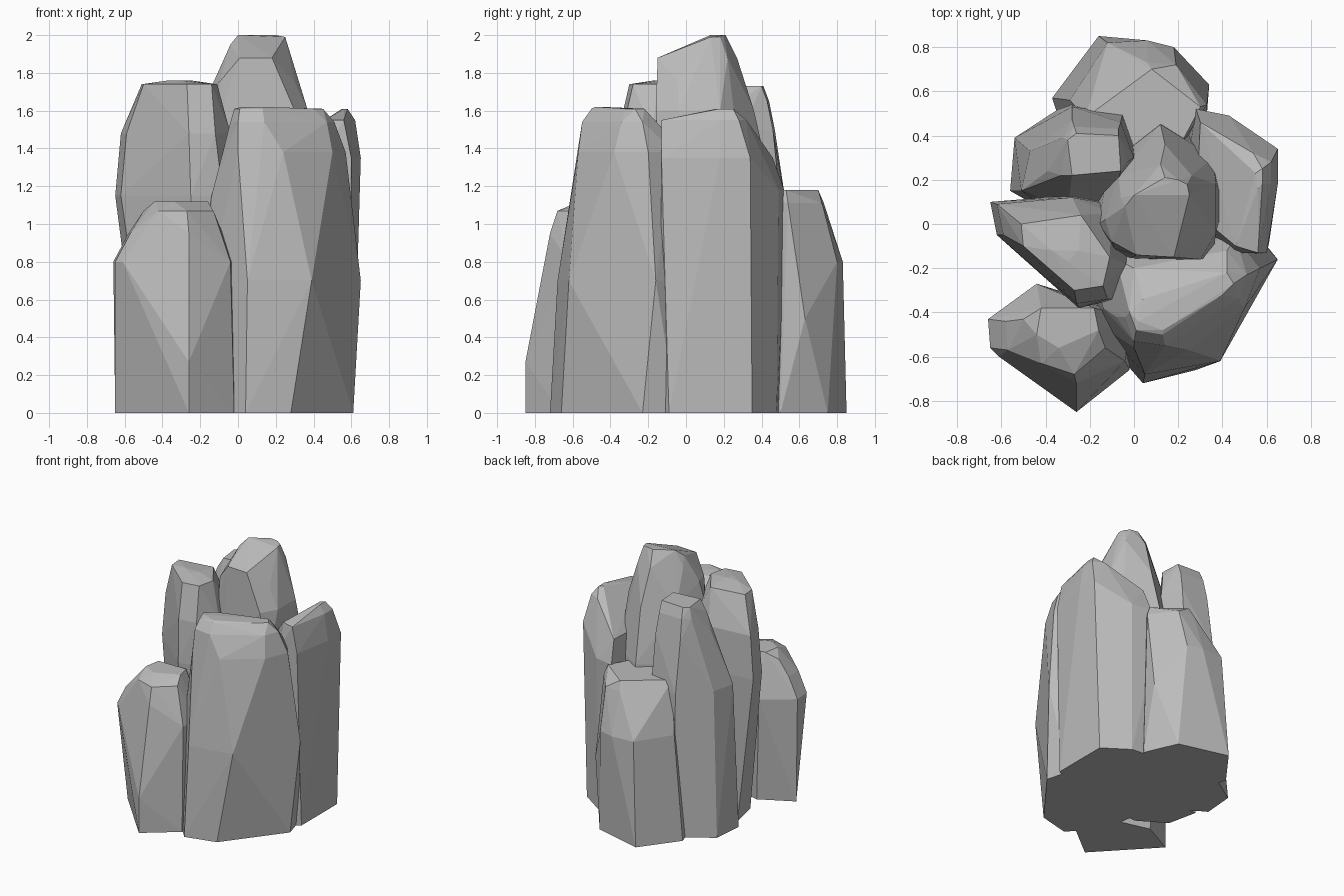
import bpy
import bmesh
import math

old_cube = bpy.data.objects.get("Cube")
if old_cube:
    bpy.data.objects.remove(old_cube, do_unlink=True)

# One plain stone colour
stone = bpy.data.materials.new("stone_grey")
stone.use_nodes = True
stone_colour = (0.5, 0.5, 0.5, 1)
stone.diffuse_color = stone_colour
stone.node_tree.nodes["Principled BSDF"].inputs["Base Color"].default_value = stone_colour

CENTIMETRE = 0.01


def rock(name, rings):
    """Faceted boulder: the convex hull of outlines stacked by height (in hundredths)."""
    bm = bmesh.new()
    for height, outline in rings.items():
        for x, y in outline:
            bm.verts.new((x * CENTIMETRE, y * CENTIMETRE, height * CENTIMETRE))
    bmesh.ops.convex_hull(bm, input=bm.verts[:])
    loose = [v for v in bm.verts if not v.link_faces]
    bmesh.ops.delete(bm, geom=loose, context='VERTS')
    # Merge nearly flat neighbours into broad chiselled facets
    bmesh.ops.dissolve_limit(bm, angle_limit=math.radians(3),
                             verts=bm.verts[:], edges=bm.edges[:])
    bmesh.ops.recalc_face_normals(bm, faces=bm.faces[:])
    mesh = bpy.data.meshes.new(name)
    bm.to_mesh(mesh)
    bm.free()
    mesh.materials.append(stone)
    obj = bpy.data.objects.new(name, mesh)
    bpy.context.collection.objects.link(obj)
    return obj


# Broad pillar at the front right, its crest falling towards the middle
rock("front_right_rock", {
    0: [(4, -72), (28, -66), (61, -23), (56, -5), (-4, 8), (-22, -12), (-15, -50)],
    70: [(5, -68), (39, -62), (65, -16), (52, -2), (-12, 0), (-20, -14), (-15, -46)],
    115: [(-14, -38), (-14, -20)],
    138: [(-8, -42), (0, -56), (24, -57), (50, -38), (57, -20), (46, -6), (-8, -16)],
    150: [(42, -12), (0, -20)],
    154: [(-4, -42), (0, -53), (14, -55), (47, -34), (51, -23)],
    161: [(-2, -40), (1, -48), (13, -50), (40, -32), (45, -27), (42, -22), (4, -34)],
    162: [(2, -44), (13, -48)],
})

# Right pillar, its top sloping towards the middle
rock("right_rock", {
    0: [(61, -9), (61, 35), (42, 48), (20, 50), (15, 0), (52, -14)],
    80: [(60, -11), (65, 20), (65, 34), (44, 49), (26, 52), (20, 0), (43, -12)],
    118: [(43, 49), (28, 52)],
    135: [(60, -13), (65, 18), (65, 34), (46, 42), (30, 46), (28, 5), (44, -13)],
    155: [(46, -10), (56, -13), (62, 18), (62, 28), (54, 32)],
    161: [(56, 16), (58, 18), (58, 25), (55, 23)],
})

# Tallest pillar in the middle
rock("centre_rock", {
    0: [(-20, -10), (35, -10), (38, 40), (10, 44), (-20, 30)],
    120: [(-20, 0), (-2, -16), (36, -14), (41, 10), (36, 30), (12, 45), (-2, 34), (-12, 24)],
    160: [(-16, 0), (-9, -11), (30, -16), (37, -4), (37, 18), (14, 36), (-7, 22)],
    175: [(-13, 2), (-10, -8), (30, -4)],
    188: [(1, -14), (18, -15), (27, 10), (26, 22), (12, 27), (-6, 12)],
    195: [(-4, 8), (26, 11)],
    199: [(25, 13), (24, 18)],
    200: [(0, 13), (14, 21), (20, 20)],
})

# Tapering pillar at the back left corner
rock("rear_side_rock", {
    0: [(-56, 15), (-54, 39), (-28, 56), (0, 50), (0, 10), (-30, 0)],
    110: [(-51, 15), (-47, 33), (-28, 53), (-5, 50), (2, 30), (-10, 8), (-30, 6)],
    150: [(-39, 24), (-28, 47), (-6, 46), (0, 30)],
    165: [(-32, 39), (-27, 44), (-7, 43), (-3, 28), (-33, 22)],
    173: [(-30, 38), (-26, 41), (-7, 40), (-6, 24), (-28, 22)],
})

# Tall pillar behind the short front one
rock("side_rock", {
    0: [(-50, 8), (-45, -15), (-24, -28), (0, -25), (0, 10)],
    115: [(-65, 10), (-62, -5), (-25, -38), (-8, -34), (0, -18), (-5, 8), (-28, 13)],
    148: [(-62, 9), (-59, -5), (-26, -36), (-12, -34), (-4, -18), (-10, 5), (-28, 12)],
    174: [(-51, 0), (-50, -10), (-27, -30), (-14, -28), (-11, -15), (-24, 4)],
    176: [(-37, -12), (-30, -17), (-25, -12)],
})

# Short rounded rock at the front
rock("short_front_rock", {
    0: [(-26, -85), (-2, -66), (-2, -40), (-40, -30), (-65, -43)],
    27: [(-26, -85)],
    80: [(-65, -56), (-61, -60), (-4, -62), (-2, -42), (-44, -27), (-66, -43)],
    95: [(-57, -57), (-26, -72), (-9, -58), (-58, -44)],
    107: [(-42, -63), (-27, -68), (-13, -56), (-50, -43)],
    112: [(-44, -50), (-34, -56), (-16, -48), (-18, -38), (-42, -38)],
})

# Short rock at the back, its flat top reaching in to the centre
rock("short_back_rock", {
    0: [(-37, 57), (-16, 85), (22, 75), (33, 50), (10, 25), (-30, 35)],
    50: [(34, 63), (34, 53)],
    80: [(-29, 56), (-12, 82), (6, 83), (18, 80), (33, 53)],
    111: [(6, 73), (19, 72), (33, 54)],
    118: [(-22, 48), (8, 70), (30, 53), (20, 34), (0, 30)],
})
